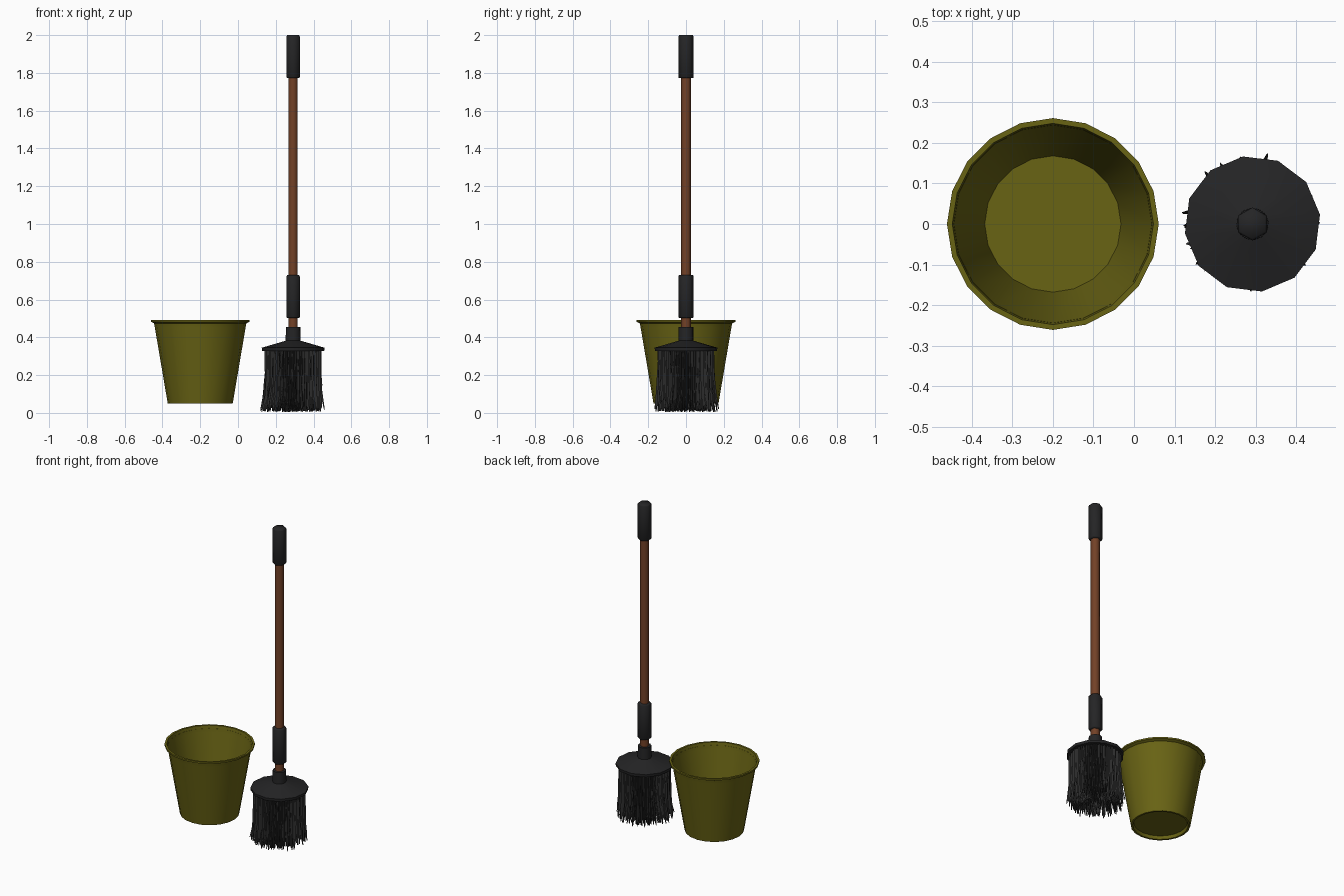
import bpy, bmesh, math, random
from mathutils import Vector

if "Cube" in bpy.data.objects:
    bpy.data.objects.remove(bpy.data.objects["Cube"])

random.seed(4)


def material(name, rgb):
    m = bpy.data.materials.new(name)
    m.diffuse_color = (*rgb, 1)
    m.use_nodes = True
    m.node_tree.nodes["Principled BSDF"].inputs["Base Color"].default_value = m.diffuse_color
    return m


OLIVE = material("olive plastic", (0.14, 0.125, 0.007))
WOOD = material("brown wood", (0.17, 0.053, 0.02))
BLACK = material("black rubber", (0.018, 0.018, 0.019))
BRISTLE = material("charcoal bristle", (0.024, 0.024, 0.024))


def finish(name, bm, mat, angle):
    bmesh.ops.recalc_face_normals(bm, faces=bm.faces[:])
    me = bpy.data.meshes.new(name)
    bm.to_mesh(me)
    bm.free()
    me.materials.append(mat)
    me.shade_smooth()
    me.set_sharp_from_angle(angle=math.radians(angle))
    ob = bpy.data.objects.new(name, me)
    bpy.context.collection.objects.link(ob)
    return ob


def lathe(name, profile, sides, x, mat, turn=0.0, angle=50):
    """Spin (radius, z) points round a vertical axis and cap both ends."""
    bm = bmesh.new()
    rings = []
    for r, z in profile:
        rings.append([bm.verts.new((x + r * math.cos(turn + math.tau * i / sides),
                                    r * math.sin(turn + math.tau * i / sides), z))
                      for i in range(sides)])
    for a, b in zip(rings, rings[1:]):
        for i in range(sides):
            j = (i + 1) % sides
            bm.faces.new((a[i], a[j], b[j], b[i]))
    bm.faces.new(rings[0])
    bm.faces.new(rings[-1])
    return finish(name, bm, mat, angle)


# Bucket: recessed base, flared wall, rolled lip, inner wall and floor
lathe("bucket", [(0.155, 0.07), (0.16, 0.05), (0.172, 0.05), (0.244, 0.474),
                 (0.261, 0.482), (0.261, 0.492), (0.248, 0.492),
                 (0.168, 0.085)], 20, -0.2, OLIVE)

# Broom stick and its two hexagonal grips
BX = 0.292
HEX = math.pi / 2
lathe("handle", [(0.027, 0.42), (0.027, 1.8)], 6, BX, WOOD, HEX, 65)
for name, z0, z1 in (("lower_grip", 0.503, 0.73), ("top_grip", 1.772, 2.0)):
    lathe(name, [(0.037, z0), (0.041, z0 + 0.006), (0.041, z1 - 0.008),
                 (0.036, z1)], 6, BX, BLACK, HEX, 65)

# Broom head: socket flaring into a disc
lathe("broom_head", [(0.166, 0.328), (0.168, 0.345), (0.04, 0.382),
                     (0.039, 0.455), (0.03, 0.456)], 12, BX, BLACK,
      math.radians(8), 40)

# Bristles: triangular strands spread over the disc, splayed at the tips
bm = bmesh.new()
COUNT = 420
for k in range(COUNT):
    rad = 0.146 * math.sqrt((k + 0.5) / COUNT)
    ang = k * 2.39996
    out = Vector((math.cos(ang), math.sin(ang), 0))
    root = Vector((BX, 0, 0.335)) + out * rad
    splay = out * 0.016 * rad / 0.146
    bend = Vector((random.gauss(-0.005, 0.008), random.gauss(0, 0.008), 0)) + splay
    length = random.uniform(0.305, 0.33)
    rings = []
    for s in range(6):
        t = s / 5
        c = root + bend * t ** 3 - Vector((0, 0, length * t))
        if 0 < s < 5:
            c += Vector((random.uniform(-1, 1), random.uniform(-1, 1), 0)) * 0.003
        w = 0.0065 if s < 5 else 0.003
        rings.append([bm.verts.new(c + Vector((math.cos(ang + q * math.tau / 3),
                                               math.sin(ang + q * math.tau / 3), 0)) * w)
                      for q in range(3)])
    for a, b in zip(rings, rings[1:]):
        for i in range(3):
            j = (i + 1) % 3
            bm.faces.new((a[i], a[j], b[j], b[i]))
    bm.faces.new(rings[0])
    bm.faces.new(rings[-1])
finish("bristles", bm, BRISTLE, 30)
